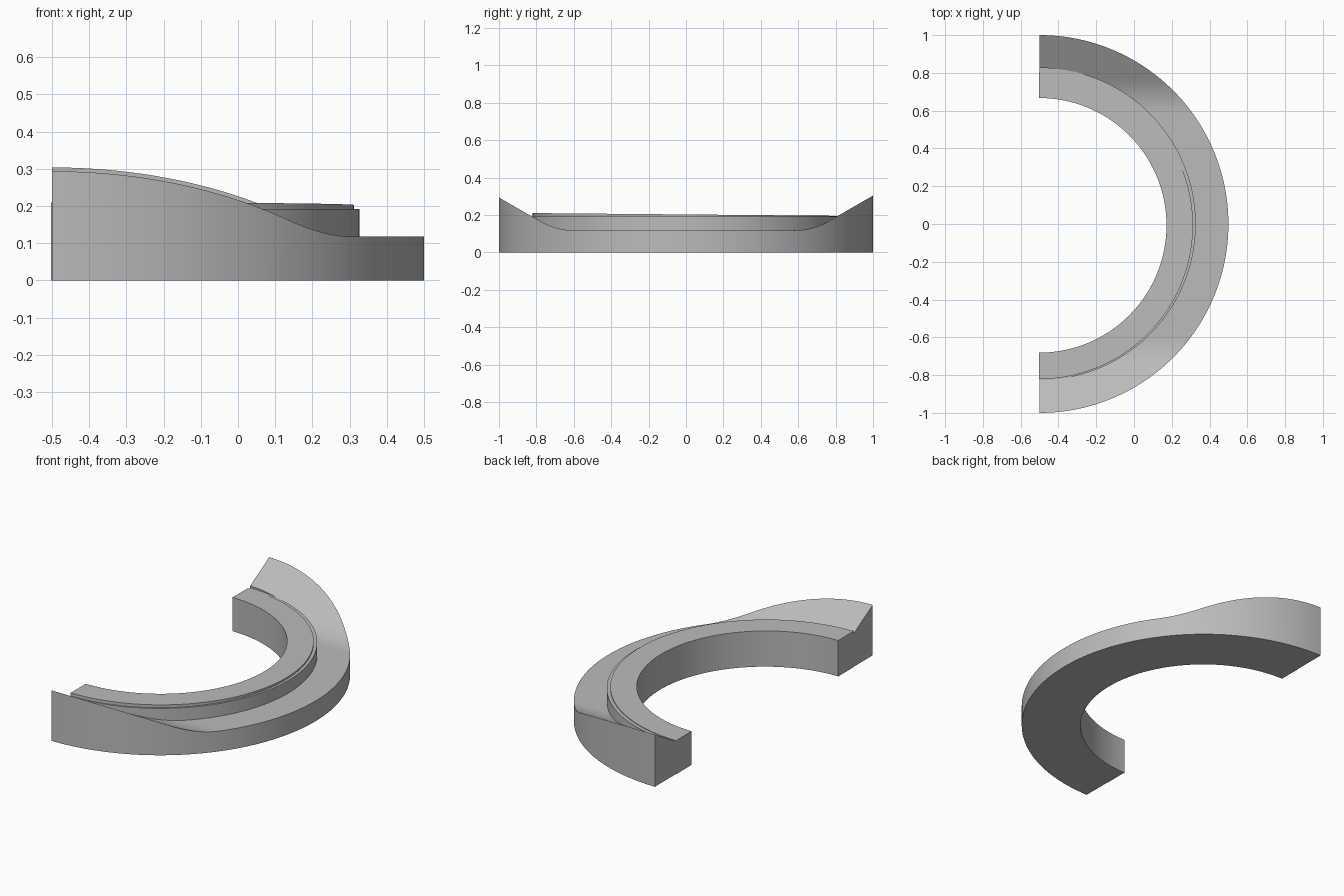
import bpy, bmesh, math

cube = bpy.data.objects.get("Cube")
if cube:
    bpy.data.objects.remove(cube, do_unlink=True)

grey = bpy.data.materials.new("plain_grey")
grey.use_nodes = True
colour = (0.5, 0.5, 0.5, 1)
grey.diffuse_color = colour
grey.node_tree.nodes["Principled BSDF"].inputs["Base Color"].default_value = colour

SEGMENTS = 128
SLOPE = math.radians(30)


def ramp_height(y):
    """Flat floor, rounded into a straight 30 degree ramp towards each end."""
    start, bend = (0.6, 0.36) if y < 0 else (0.585, 0.35)
    d = abs(y) - start
    if d <= 0:
        return 0.118
    run = bend * math.sin(SLOPE)
    if d < run:
        return 0.118 + bend - math.sqrt(bend * bend - d * d)
    return 0.118 + bend * (1 - math.cos(SLOPE)) + (d - run) * math.tan(SLOPE)


def half_ring(name, inner, outer, centre, height, radial_steps=1):
    """Half ring on the floor whose top follows height(y)."""
    bm = bmesh.new()
    sections = []
    radii = [inner + (outer - inner) * i / radial_steps for i in range(radial_steps + 1)]
    for s in range(SEGMENTS + 1):
        a = math.pi * (s / SEGMENTS - 0.5)
        points = [(r, False) for r in (outer, inner)] + [(r, True) for r in radii]
        loop = []
        for r, top in points:
            x, y = centre[0] + r * math.cos(a), centre[1] + r * math.sin(a)
            loop.append(bm.verts.new((x, y, height(y) if top else 0)))
        sections.append(loop)
    count = len(sections[0])
    for a, b in zip(sections, sections[1:]):
        for i in range(count):
            j = (i + 1) % count
            bm.faces.new((a[i], a[j], b[j], b[i]))
    # End faces
    bm.faces.new(sections[0])
    bm.faces.new(sections[-1])
    bmesh.ops.recalc_face_normals(bm, faces=bm.faces)
    mesh = bpy.data.meshes.new(name)
    bm.to_mesh(mesh)
    bm.free()
    mesh.materials.append(grey)
    ob = bpy.data.objects.new(name, mesh)
    bpy.context.collection.objects.link(ob)
    bpy.ops.object.select_all(action='DESELECT')
    ob.select_set(True)
    bpy.context.view_layer.objects.active = ob
    bpy.ops.object.shade_smooth_by_angle(angle=math.radians(25))
    return ob


# Outer band with ramped ends
half_ring("outer_ramp_band", 0.826, 1.0, (-0.5, 0), ramp_height, 8)
# Level step between the band and the inner ring
half_ring("level_step", 0.69, 0.827, (-0.5, 0), lambda y: 0.192)
# Slightly tilted inner ring
half_ring("inner_ring", 0.674, 0.814, (-0.502, -0.007), lambda y: 0.2025 - 0.009 * y)
